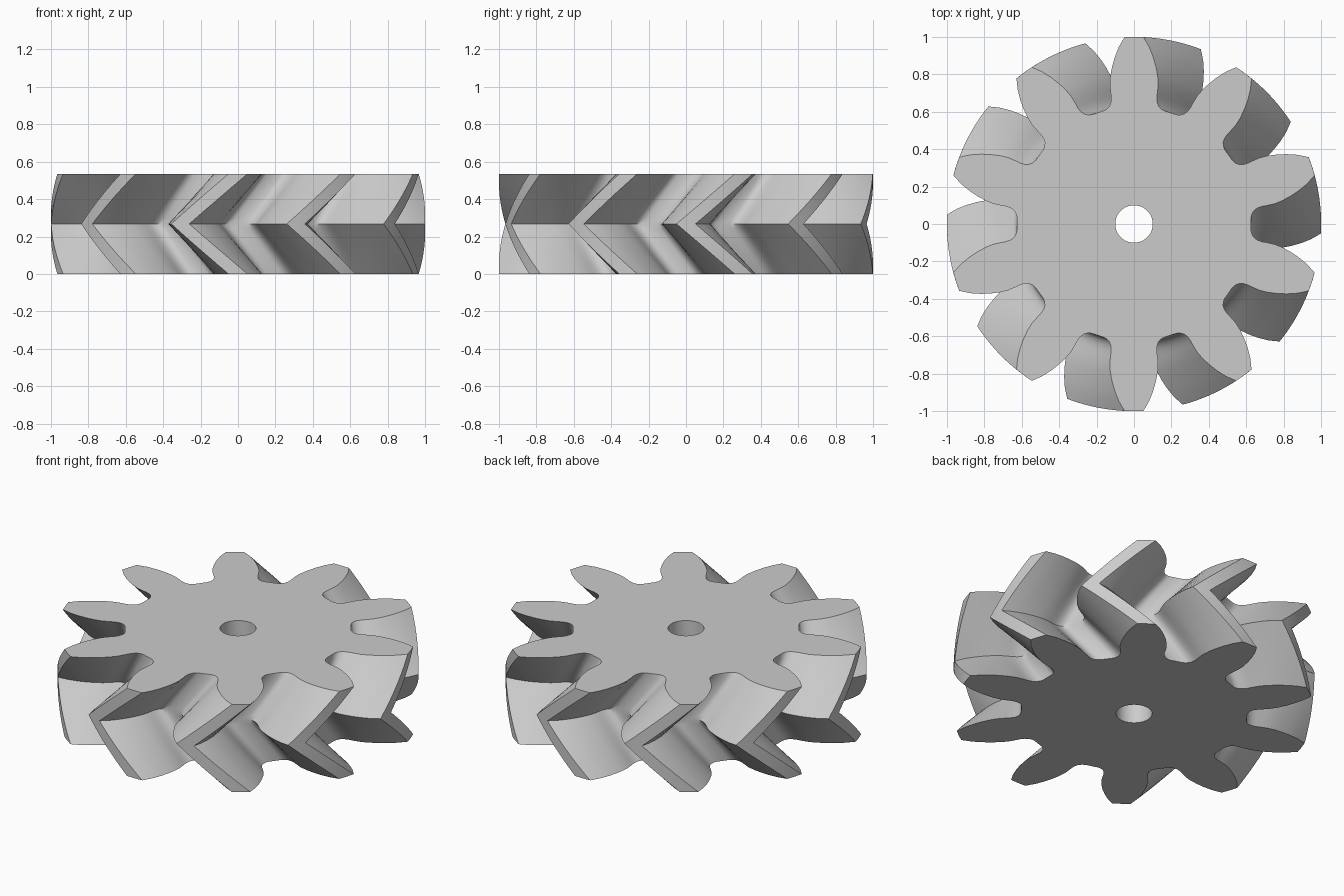
import bpy, bmesh
from math import radians, sin, cos, tau

if "Cube" in bpy.data.objects:
    bpy.data.objects.remove(bpy.data.objects["Cube"])

TEETH = 10
HEIGHT = 0.535
TWIST = radians(18)      # clockwise turn of the middle against both ends
SLICES = 20
BORE = 0.1

# Half tooth from tip to root: radius, degrees off the tooth centre line
HALF = [(1.0, 2.9), (0.95, 4.9), (0.90, 6.5), (0.85, 7.9), (0.80, 9.1),
        (0.76, 9.8), (0.72, 10.05), (0.69, 10.15), (0.665, 10.6),
        (0.645, 11.6), (0.633, 13.0), (0.627, 14.6)]

# Mirror the half tooth and repeat it round the wheel
tooth = [(r, -a) for r, a in reversed(HALF)] + [(1.0, 0.0)] + HALF + [(0.626, 18.0)]
tooth = sorted(tooth, key=lambda p: p[1])
outline = [(r, radians(a + 90) + tau * i / TEETH)
           for i in range(TEETH) for r, a in tooth]

bm = bmesh.new()


def ring(points, z, turn=0.0):
    return [bm.verts.new((r * cos(a + turn), r * sin(a + turn), z)) for r, a in points]


def bridge(lower, upper):
    for i in range(len(lower)):
        j = (i + 1) % len(lower)
        bm.faces.new((lower[i], lower[j], upper[j], upper[i]))


# Herringbone flanks: twist grows to mid height and comes back
rings = []
for k in range(SLICES + 1):
    t = k / SLICES
    rings.append(ring(outline, HEIGHT * t, -TWIST * (1 - abs(2 * t - 1))))
for lower, upper in zip(rings, rings[1:]):
    bridge(lower, upper)

# Flat end faces and the straight shaft bore
bore = [(BORE, a) for r, a in outline]
bore_low, bore_high = ring(bore, 0), ring(bore, HEIGHT)
bridge(bore_low, rings[0])
bridge(rings[-1], bore_high)
bridge(bore_high, bore_low)
bmesh.ops.recalc_face_normals(bm, faces=bm.faces[:])

mesh = bpy.data.meshes.new("herringbone_gear")
bm.to_mesh(mesh)
bm.free()
gear = bpy.data.objects.new("herringbone_gear", mesh)
bpy.context.collection.objects.link(gear)

# Plain grey
grey = bpy.data.materials.new("light_grey")
grey.use_nodes = True
colour = (0.6, 0.6, 0.6, 1)
grey.diffuse_color = colour
grey.node_tree.nodes["Principled BSDF"].inputs["Base Color"].default_value = colour
mesh.materials.append(grey)

# Smooth flanks, crisp ends, tips and chevron ridge
bpy.ops.object.select_all(action="DESELECT")
gear.select_set(True)
bpy.context.view_layer.objects.active = gear
bpy.ops.object.shade_smooth_by_angle(angle=radians(32))
